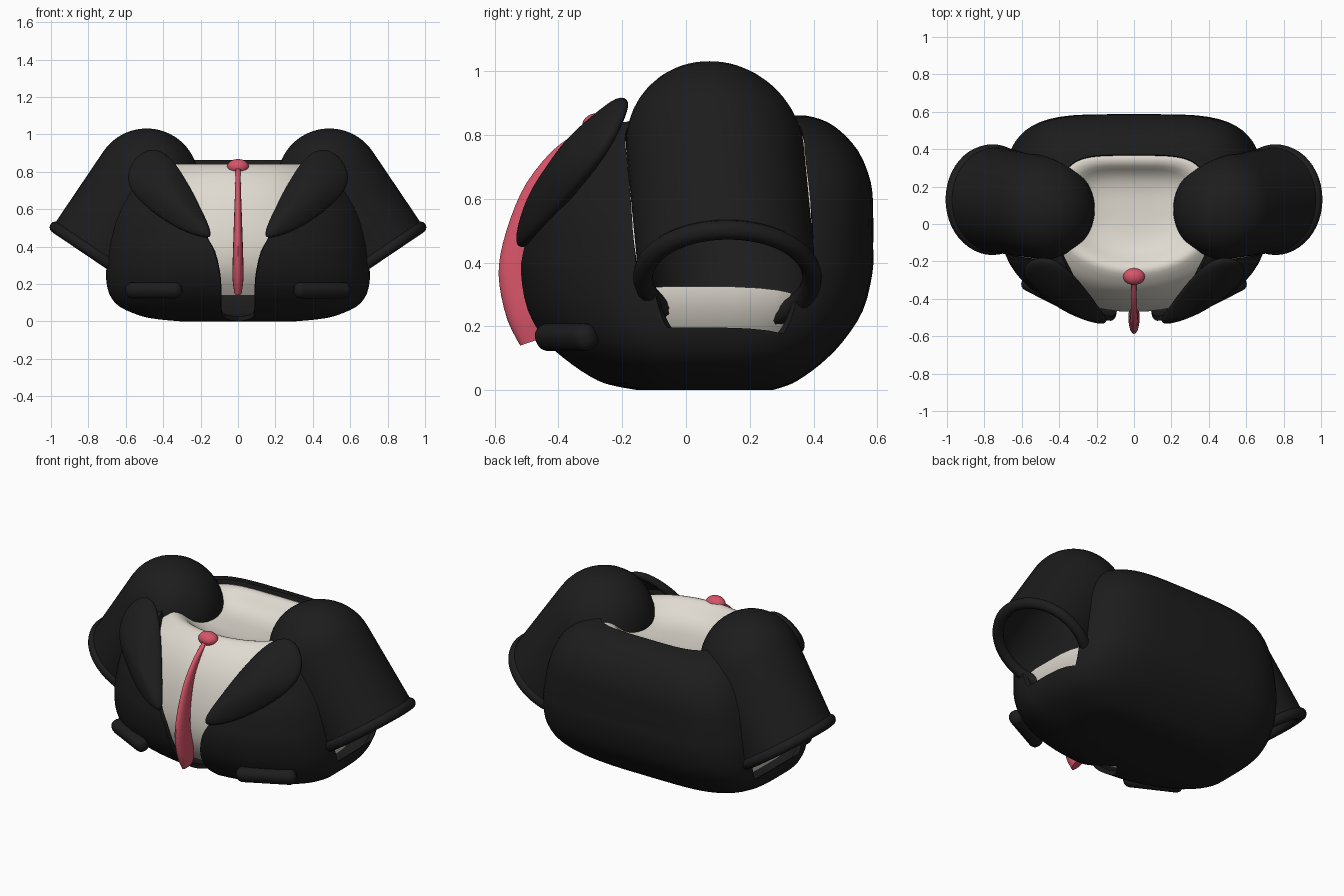
import bpy, bmesh, math
from mathutils import Matrix, Vector

if "Cube" in bpy.data.objects:
    bpy.data.objects.remove(bpy.data.objects["Cube"])


def material(name, rgb):
    m = bpy.data.materials.new(name)
    m.diffuse_color = (*rgb, 1)
    m.use_nodes = True
    m.node_tree.nodes["Principled BSDF"].inputs["Base Color"].default_value = m.diffuse_color
    return m


BLACK = material("black_cloth", (0.012, 0.012, 0.012))
WHITE = material("off_white_cloth", (0.74, 0.70, 0.63))
RED = material("rose_red_silk", (0.68, 0.09, 0.14))


def make(name, bm, mat):
    me = bpy.data.meshes.new(name)
    bm.to_mesh(me)
    bm.free()
    me.materials.append(mat)
    ob = bpy.data.objects.new(name, me)
    bpy.context.collection.objects.link(ob)
    return ob


def mod(ob, kind, **props):
    m = ob.modifiers.new(kind.title(), kind)
    for k, v in props.items():
        setattr(m, k, v)


def finish(ob, angle=40):
    """Apply the modifiers and smooth everything but the sharp edges."""
    bpy.ops.object.select_all(action='DESELECT')
    bpy.context.view_layer.objects.active = ob
    ob.select_set(True)
    bpy.ops.object.convert(target='MESH')
    bpy.ops.object.shade_smooth_by_angle(angle=math.radians(angle))


def refine(rows, n=3):
    """Smooth in-between rows along a Catmull-Rom curve."""
    out = []
    for i in range(len(rows) - 1):
        a, b, c, d = (rows[max(i - 1, 0)], rows[i], rows[i + 1], rows[min(i + 2, len(rows) - 1)])
        for t in [k / n for k in range(n)]:
            out.append(tuple(q + 0.5 * t * (r - p + t * (2 * p - 5 * q + 4 * r - s
                                                        + t * (3 * (q - r) + s - p)))
                             for p, q, r, s in zip(a, b, c, d)))
    return out + [rows[-1]]


def loft(rings, closed=False, cap_end=False):
    bm = bmesh.new()
    rows = [[bm.verts.new(p) for p in r] for r in rings]
    n = len(rows[0])
    for a, b in zip(rows, rows[1:]):
        for j in range(n if closed else n - 1):
            k = (j + 1) % n
            bm.faces.new((a[j], a[k], b[k], b[j]))
    bm.faces.new(rows[0][::-1])
    if cap_end:
        bm.faces.new(rows[-1])
    bmesh.ops.remove_doubles(bm, verts=bm.verts, dist=1e-4)
    return bm


def torso_ring(z, w, front, back, gap=0.0, n=56):
    """Round front, squarer back; gap is the half width left open in front."""
    c = front + 0.42 * (back - front)
    t0 = math.asin(min(max(gap, 0) / w, 0.95))
    pts = []
    for i in range(n + 1):
        t = t0 + (2 * math.pi - 2 * t0) * i / n
        s, k = math.sin(t), math.cos(t)
        if k > 0:
            pts.append((w * s, c - (c - front) * k, z))
        else:
            e = 2 / 4.2
            pts.append((w * math.copysign(abs(s) ** e, s), c + (back - c) * abs(k) ** e, z))
    return pts


# Sleeve frame: local z runs from the cuff up to the shoulder, leaning forward
UP = Vector((-0.56, 0, 0.83)).normalized()
SIDE = Vector((UP.z, 0, -UP.x))
LEAN = Matrix.Identity(4)
LEAN[1][2] = -0.08
FRAME = Matrix.Translation((0.757, 0.13, 0.355)) @ Matrix(
    (SIDE, Vector((0, 1, 0)), UP)).transposed().to_4x4() @ LEAN


def sleeve_mesh(radius, start, capped):
    prof = [(radius, start + (0.48 - start) * i / 4) for i in range(4)]
    prof += [(radius * math.cos(a), 0.48 + radius * math.sin(a))
             for a in [math.pi / 2 * i / 12 for i in range(12)]]
    prof.append((0.002, 0.48 + radius))
    rings = [[(r * math.cos(math.tau * j / 48), r * math.sin(math.tau * j / 48), s)
              for j in range(48)] for r, s in prof]
    bm = loft(rings, closed=True, cap_end=True)
    if not capped:
        low = [f for f in bm.faces if len(f.verts) > 4 and f.calc_center_median().z < 0.3]
        bmesh.ops.delete(bm, geom=low, context='FACES')
    bm.transform(FRAME)
    return bm


def cut_arms(ob, name, radius, start):
    cutter = make(name, sleeve_mesh(radius, start, True), BLACK)
    mod(cutter, 'MIRROR')
    finish(cutter)
    cutter.hide_render = True
    cutter.hide_viewport = True
    mod(ob, 'BOOLEAN', object=cutter, solver='EXACT')


# Jacket body: open down the front, at the neck and at the arms
jacket_rows = [
    (0.0, 0.30, -0.15, 0.27, 0.0), (0.012, 0.43, -0.22, 0.31, 0.06),
    (0.03, 0.52, -0.28, 0.35, 0.085), (0.08, 0.635, -0.36, 0.42, 0.09),
    (0.15, 0.69, -0.44, 0.49, 0.09), (0.25, 0.707, -0.50, 0.555, 0.098),
    (0.37, 0.702, -0.525, 0.585, 0.125), (0.45, 0.692, -0.52, 0.587, 0.165),
    (0.55, 0.67, -0.505, 0.587, 0.20), (0.65, 0.637, -0.465, 0.58, 0.25),
    (0.75, 0.585, -0.41, 0.54, 0.30), (0.82, 0.52, -0.34, 0.475, 0.35),
    (0.85, 0.46, -0.29, 0.42, 0.39), (0.862, 0.40, -0.25, 0.37, 0.375)]
jacket = make("jacket_body", loft([torso_ring(*r) for r in refine(jacket_rows)]), BLACK)
mod(jacket, 'SOLIDIFY', thickness=0.025, offset=-1)
cut_arms(jacket, "armhole_cutter", 0.283, 0.0)
cut_arms(jacket, "armhole_bottom_cutter", 0.24, -0.1)
finish(jacket)

# Shirt: closed body with a dished neck
shirt_rows = [
    (0.14, 0.57, -0.37, 0.42), (0.25, 0.64, -0.445, 0.50), (0.37, 0.65, -0.47, 0.53),
    (0.50, 0.62, -0.46, 0.535), (0.65, 0.57, -0.42, 0.525), (0.75, 0.52, -0.365, 0.47),
    (0.80, 0.46, -0.32, 0.42), (0.835, 0.41, -0.27, 0.37), (0.84, 0.38, -0.24, 0.34),
    (0.825, 0.34, -0.21, 0.31), (0.78, 0.28, -0.16, 0.27), (0.75, 0.20, -0.09, 0.21),
    (0.74, 0.10, -0.01, 0.13)]
shirt = make("shirt", loft([torso_ring(*r) for r in refine(shirt_rows, 2)], cap_end=True), WHITE)
cut_arms(shirt, "shirt_arm_cutter", 0.264, 0.035)
finish(shirt)

# Hollow sleeves with domed shoulders
sleeve = make("sleeves", sleeve_mesh(0.279, 0.0, False), BLACK)
mod(sleeve, 'SOLIDIFY', thickness=0.03, offset=-1)
mod(sleeve, 'MIRROR')
finish(sleeve)

# Rolled cuffs
R, r = 0.265, 0.031
bm = bmesh.new()
grid = [[bm.verts.new(((R + r * math.cos(b)) * math.cos(a), (R + r * math.cos(b)) * math.sin(a),
                       r * math.sin(b)))
         for b in [math.tau * j / 12 for j in range(12)]]
        for a in [math.tau * i / 48 for i in range(48)]]
for i in range(48):
    for j in range(12):
        p, q = grid[i], grid[(i + 1) % 48]
        bm.faces.new((p[j], q[j], q[(j + 1) % 12], p[(j + 1) % 12]))
bm.transform(FRAME)
cuffs = make("cuffs", bm, BLACK)
mod(cuffs, 'MIRROR')
finish(cuffs)

# Lapels: domed leaf-shaped pads
outline = [(0.12, 0.43), (0.24, 0.46), (0.36, 0.52), (0.48, 0.61), (0.57, 0.69), (0.60, 0.79),
           (0.53, 0.90), (0.44, 0.925), (0.355, 0.87), (0.265, 0.72), (0.17, 0.53)]
cx, cz = 0.38, 0.70
rings = []
for k in (1.0, 0.8, 0.5, 0.2):
    ring = []
    for x, z in outline:
        x, z = cx + (x - cx) * k, cz + (z - cz) * k
        y = -0.525 + 0.22 * (x - 0.14) + 0.57 * (z - 0.44) - 0.09 * (1 - k * k)
        ring.append((x, y, z))
    rings.append(ring)
bm = loft(rings, closed=True, cap_end=True)
bmesh.ops.delete(bm, geom=[max(bm.faces, key=lambda f: f.calc_area())], context='FACES')
lapels = make("lapels", bm, BLACK)
mod(lapels, 'SOLIDIFY', thickness=0.045, offset=0)
mod(lapels, 'SUBSURF', levels=2)
mod(lapels, 'MIRROR')
finish(lapels, 60)

# Pocket flaps
bm = bmesh.new()
bmesh.ops.create_cube(bm, size=1)
bm.transform(Matrix.Translation((0.45, -0.375, 0.166)) @ Matrix.Rotation(math.radians(27), 4, 'Z')
             @ Matrix.Rotation(math.radians(28), 4, 'X') @ Matrix.Diagonal((0.33, 0.08, 0.085, 1)))
pockets = make("pocket_flaps", bm, BLACK)
mod(pockets, 'BEVEL', width=0.037, segments=5)
mod(pockets, 'MIRROR')
finish(pockets, 50)

# Tie: (z, front y, half width, depth) up the blade
blade = [(0.14, -0.52, 0.020, 0.09), (0.22, -0.56, 0.030, 0.13), (0.33, -0.585, 0.028, 0.13),
         (0.42, -0.583, 0.025, 0.125), (0.54, -0.55, 0.021, 0.11), (0.65, -0.50, 0.017, 0.095),
         (0.75, -0.42, 0.014, 0.085), (0.805, -0.345, 0.012, 0.06)]
rings = [[(w * math.sin(a), y + d / 2 - d / 2 * math.cos(a), z + 0.03 * (1 - math.cos(a)) / 2)
          for a in [math.tau * i / 16 for i in range(16)]] for z, y, w, d in refine(blade)]
tie = make("tie_blade", loft(rings, closed=True, cap_end=True), RED)
finish(tie, 50)

# Tie knot
bm = bmesh.new()
bmesh.ops.create_uvsphere(bm, u_segments=24, v_segments=14, radius=1)
bm.transform(Matrix.Translation((0, -0.28, 0.828)) @ Matrix.Diagonal((0.058, 0.046, 0.04, 1)))
finish(make("tie_knot", bm, RED), 60)
